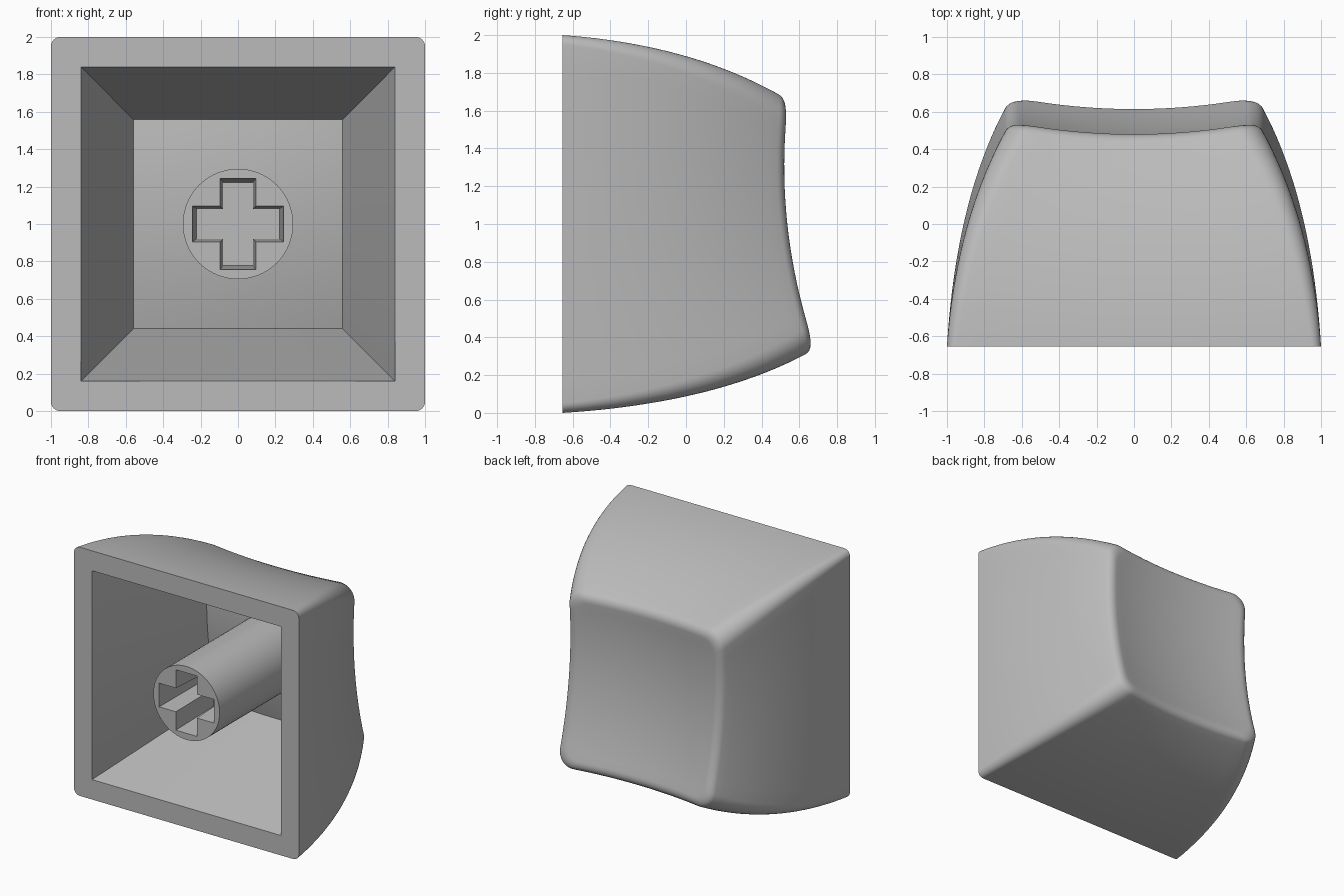
import bpy, bmesh, math

if "Cube" in bpy.data.objects:
    bpy.data.objects.remove(bpy.data.objects["Cube"], do_unlink=True)

FRONT = -0.655      # plane of the open side
START = math.radians(25)   # where the rim fillet leaves the wall
FILLET = 0.09
HALF = 0.69         # half width where the walls end

grey = bpy.data.materials.new("Plain grey")
grey.use_nodes = True
grey.diffuse_color = (0.5, 0.5, 0.5, 1)
grey.node_tree.nodes["Principled BSDF"].inputs["Base Color"].default_value = (0.5, 0.5, 0.5, 1)


def dish(x, z):
    """Depth of the scooped, tilted cap face."""
    d = z - 1
    return 0.48 - 0.107 * d + 0.065 * (d / 0.61) ** 2 + 0.05 * (x / 0.58) ** 2


def rounded_square(half, radius, side=16, arc=8):
    """Outline in x and z, centred on z = 1."""
    points = []
    for q in range(4):
        c, s = round(math.cos(q * math.pi / 2)), round(math.sin(q * math.pi / 2))
        flat = half - radius
        local = [(half, flat * (2 * i / side - 1)) for i in range(side)]
        for i in range(arc + 1):
            a = math.pi / 2 * i / arc
            local.append((flat + radius * math.cos(a), flat + radius * math.sin(a)))
        local.pop()
        points += [(u * c - v * s, 1 + u * s + v * c) for u, v in local]
    return points


def bridge(bm, a, b):
    for i in range(len(a)):
        j = (i + 1) % len(a)
        bm.faces.new((a[i], a[j], b[j], b[i]))


def finish(bm, name):
    bmesh.ops.remove_doubles(bm, verts=bm.verts[:], dist=0.0002)
    bmesh.ops.recalc_face_normals(bm, faces=bm.faces[:])
    mesh = bpy.data.meshes.new(name)
    bm.to_mesh(mesh)
    bm.free()
    mesh.materials.append(grey)
    obj = bpy.data.objects.new(name, mesh)
    bpy.context.collection.objects.link(obj)
    bpy.ops.object.select_all(action="DESELECT")
    obj.select_set(True)
    bpy.context.view_layer.objects.active = obj
    bpy.ops.object.shade_smooth_by_angle(angle=math.radians(35))


# Cap shell: rings run from the ceiling out over the rim, walls and dished face
bm = bmesh.new()
rings = []


def add_ring(half, radius, depth):
    rings.append([bm.verts.new((x, depth(x, z), z)) for x, z in rounded_square(half, radius)])


# Inner ceiling and hollow
for i in range(9):
    add_ring(0.56 * i / 8, 0, lambda x, z: dish(x, z) - 0.11)
add_ring(0.84, 0, lambda x, z: FRONT)

# Curved outer walls
drop = FILLET * (1 - math.sin(START))
STEPS = 20
for i in range(STEPS + 1):
    s = i / STEPS
    add_ring(1 - 0.09 * s - 0.22 * s * s, 0.05 + 0.08 * s,
             lambda x, z: FRONT + s * (dish(x, z) - drop - FRONT))

# Rounded rim of the cap face
for i in range(1, 9):
    t = START + (math.pi / 2 - START) * i / 8
    inset = FILLET * (math.cos(START) - math.cos(t))
    add_ring(HALF - inset, 0.13 - inset * 0.3,
             lambda x, z: dish(x, z) - FILLET * (1 - math.sin(t)))

# Dished cap face
inner = HALF - FILLET * math.cos(START)
for i in range(11, -1, -1):
    add_ring(inner * i / 12, 0.105 * i / 12, dish)

for a, b in zip(rings, rings[1:]):
    bridge(bm, a, b)
finish(bm, "cap_shell")


# Stem with a tapered cross socket
def cross(bm, y, reach, width):
    quarter = [(reach, -width), (reach, width), (width, width)]
    points = []
    for q in range(4):
        for u, v in quarter:
            for _ in range(q):
                u, v = -v, u
            points.append(bm.verts.new((u, y, 1 + v)))
    return points


def circle(bm, y, radius, n=64):
    return [bm.verts.new((radius * math.cos(2 * math.pi * i / n), y,
                          1 + radius * math.sin(2 * math.pi * i / n))) for i in range(n)]


bm = bmesh.new()
front, back = circle(bm, FRONT, 0.295), circle(bm, 0.42, 0.295)
mouth, floor = cross(bm, FRONT, 0.243, 0.095), cross(bm, -0.2, 0.222, 0.08)
edges = [bm.edges.new((loop[i - 1], loop[i])) for loop in (front, mouth) for i in range(len(loop))]
bmesh.ops.triangle_fill(bm, edges=edges, use_beauty=True)
bridge(bm, front, back)
bridge(bm, mouth, floor)
bm.faces.new(floor)
bm.faces.new(back)
finish(bm, "stem")
